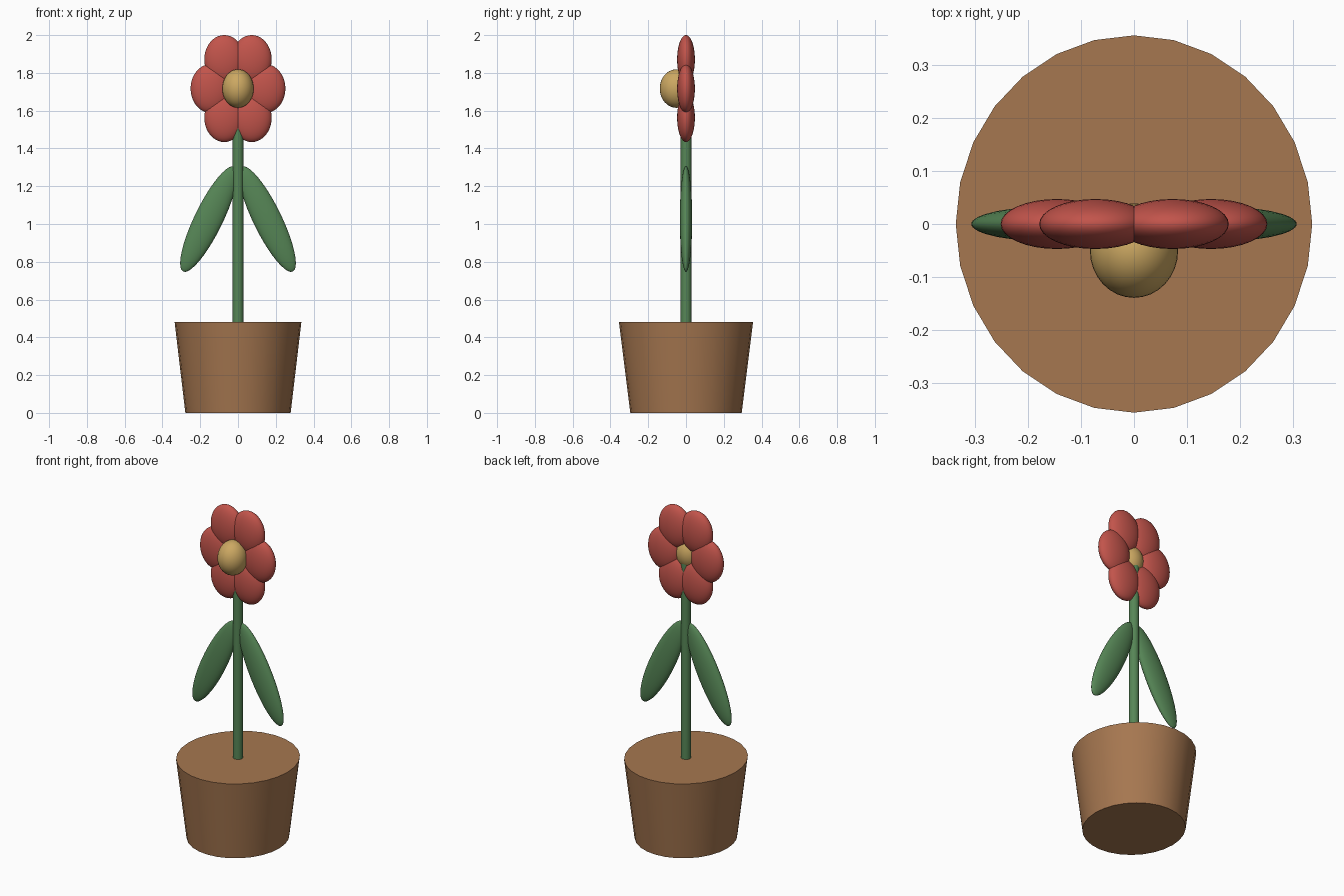
import bpy, math

if "Cube" in bpy.data.objects:
    bpy.data.objects.remove(bpy.data.objects["Cube"])


def material(name, rgb):
    m = bpy.data.materials.new(name)
    lin = [((c / 255 + 0.055) / 1.055) ** 2.4 for c in rgb]
    m.diffuse_color = (*lin, 1)
    m.use_nodes = True
    m.node_tree.nodes["Principled BSDF"].inputs["Base Color"].default_value = m.diffuse_color
    return m


CLAY = material("clay brown", (166, 119, 80))
GREEN = material("leaf green", (86, 134, 86))
RED = material("petal red", (194, 84, 75))
GOLD = material("centre gold", (204, 168, 98))


def finish(name, mat):
    ob = bpy.context.object
    ob.name = name
    ob.data.materials.append(mat)
    bpy.ops.object.transform_apply(location=False, rotation=False, scale=True)
    bpy.ops.object.shade_smooth_by_angle(angle=math.radians(35))
    return ob


def ellipsoid(name, mat, loc, radii, tilt=0.0):
    bpy.ops.mesh.primitive_uv_sphere_add(segments=32, ring_count=20, radius=1,
                                         location=loc, rotation=(0, tilt, 0))
    bpy.context.object.scale = radii
    return finish(name, mat)


# Tapered pot, filled to the rim, slightly oval
bpy.ops.mesh.primitive_cone_add(vertices=28, radius1=0.295, radius2=0.355,
                                depth=0.48, location=(0, 0, 0.24))
bpy.context.object.scale = (0.945, 1, 1)
finish("pot", CLAY)

# Stem, rising from the pot into the flower head
STEM_BOTTOM, STEM_TOP = 0.46, 1.69
bpy.ops.mesh.primitive_cylinder_add(vertices=24, radius=0.028,
                                    depth=STEM_TOP - STEM_BOTTOM,
                                    location=(0, 0, (STEM_TOP + STEM_BOTTOM) / 2))
finish("stem", GREEN)

# Pair of drooping leaves
for side, label in ((-1, "left"), (1, "right")):
    ellipsoid("leaf_" + label, GREEN, (side * 0.155, 0, 1.026),
              (0.075, 0.033, 0.309), tilt=-side * math.radians(26))

# Ring of six petals, taller than wide
HEAD_Z = 1.717
for i in range(6):
    a = math.radians(60 * i)
    ellipsoid(f"petal_{i + 1}", RED,
              (0.145 * math.cos(a), 0, HEAD_Z + 0.178 * math.sin(a)),
              (0.106, 0.047, 0.129))

# Round flower centre, bulging to the front
ellipsoid("flower_centre", GOLD, (0, -0.05, HEAD_Z), (0.083, 0.089, 0.102))
